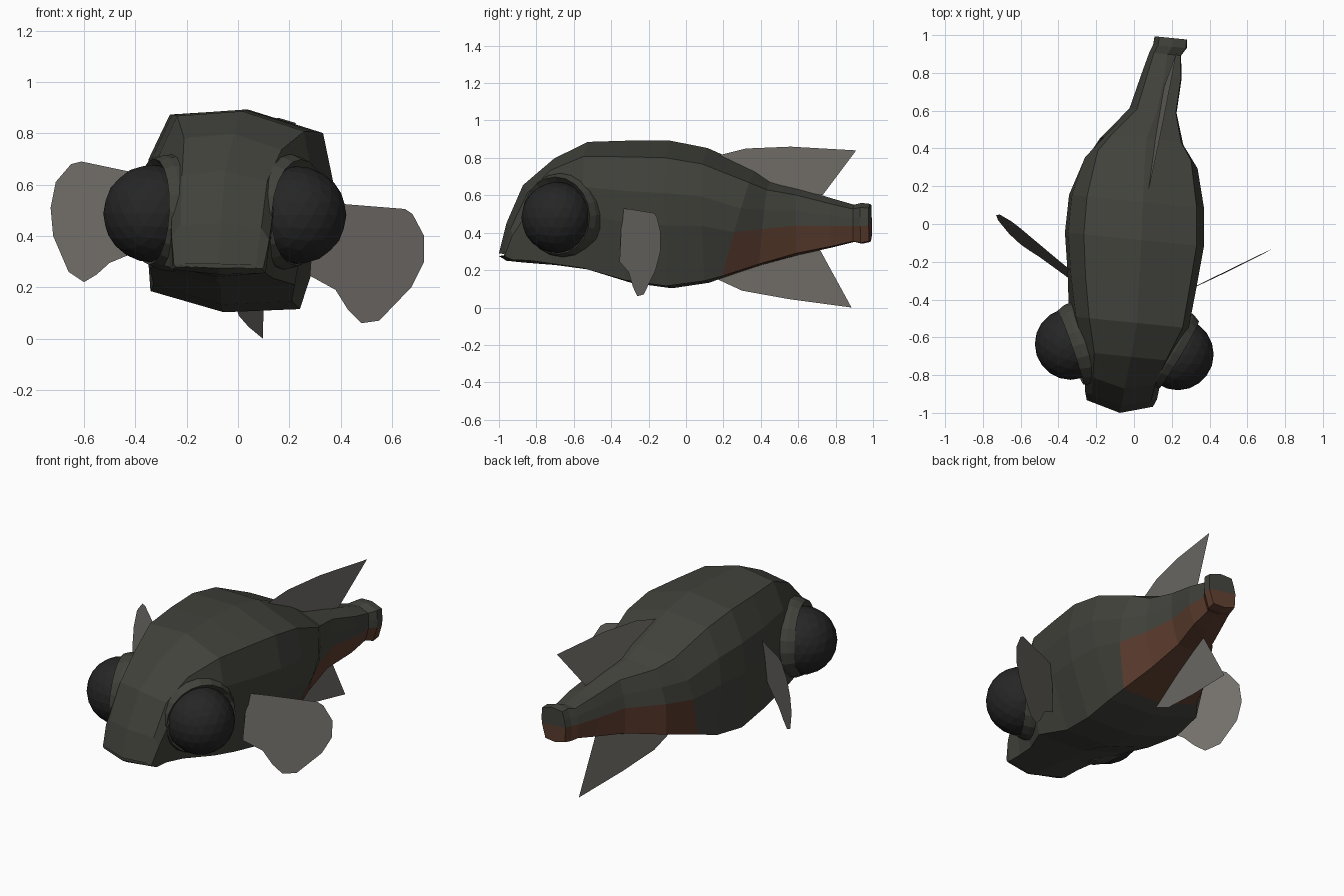
import bpy, bmesh, math
from mathutils import Vector

cube = bpy.data.objects.get("Cube")
if cube:
    bpy.data.objects.remove(cube, do_unlink=True)

ROLL = 0.12  # the fish leans slightly to its left


def material(name, rgb):
    m = bpy.data.materials.new(name)
    m.use_nodes = True
    color = (*rgb, 1)
    m.diffuse_color = color
    node = m.node_tree.nodes["Principled BSDF"]
    node.inputs["Base Color"].default_value = color
    node.inputs["Roughness"].default_value = 0.8
    return m


SKIN = material("dark olive skin", (0.054, 0.054, 0.045))
BELLY = material("rust brown", (0.108, 0.046, 0.028))
FIN = material("grey fin", (0.175, 0.164, 0.15))
EYE = material("black eye", (0.019, 0.019, 0.019))


def finish(name, bm, *mats):
    bmesh.ops.recalc_face_normals(bm, faces=bm.faces)
    mesh = bpy.data.meshes.new(name)
    bm.to_mesh(mesh)
    bm.free()
    for m in mats:
        mesh.materials.append(m)
    obj = bpy.data.objects.new(name, mesh)
    bpy.context.collection.objects.link(obj)
    return obj


# Body: ten-sided sections (y, centre x, half width, top, bottom)
stations = [
    (-0.95, -0.075, 0.175, 0.29, 0.275), (-0.91, -0.07, 0.19, 0.45, 0.25),
    (-0.82, -0.065, 0.20, 0.655, 0.24), (-0.70, -0.05, 0.23, 0.80, 0.225),
    (-0.52, -0.025, 0.30, 0.888, 0.20), (-0.30, -0.02, 0.335, 0.895, 0.13),
    (-0.08, -0.008, 0.362, 0.895, 0.10), (0.12, 0.004, 0.352, 0.855, 0.13),
    (0.29, 0.025, 0.30, 0.74, 0.16), (0.43, 0.04, 0.225, 0.685, 0.225),
    (0.60, 0.10, 0.125, 0.64, 0.28), (0.78, 0.145, 0.108, 0.585, 0.32),
    (0.90, 0.165, 0.085, 0.55, 0.35), (0.94, 0.19, 0.09, 0.56, 0.34),
    (0.985, 0.195, 0.087, 0.555, 0.35),
]


# Section outline: wide jaw in front, narrower flanks on the tail
def section(y):
    jaw = 0.95 if y < -0.4 else 0.81
    flank = 0.94 if y > 0.35 else 1
    half = [(0, 1), (0.83, 0.93), (flank, 0.7), (0.99, 0.48), (jaw, 0.06), (0, 0)]
    return half + [(-u, v) for u, v in half[-2:0:-1]]


bm = bmesh.new()
rings = []
for y, cx, w, top, bottom in stations:
    roll = ROLL * min(1, (y + 1) / 0.3)
    snout = 0.05 if y < -0.8 else 0
    lean = 0.3 if 0.2 < y < 0.35 else 0.12 if 0.35 < y < 0.5 else 0
    ring = []
    for u, v in section(y):
        dx, dz = u * w, (v - 0.5) * (top - bottom)
        x = dx * math.cos(roll) + dz * math.sin(roll)
        z = dz * math.cos(roll) - dx * math.sin(roll)
        depth = y - 0.1 * x - snout * (1 - abs(u)) + lean * dz
        ring.append(bm.verts.new((cx + x, depth, (top + bottom) / 2 + z)))
    rings.append(ring)
for i, (a, b) in enumerate(zip(rings, rings[1:])):
    n = len(a)
    for k in range(n):
        f = bm.faces.new((a[k], a[(k + 1) % n], b[(k + 1) % n], b[k]))
        # rust patch on the lower half of the tail
        if stations[i][0] > 0.2 and 3 <= k <= 6:
            f.material_index = 1
bm.faces.new(rings[0])
# tail end, split into skin above and rust below
tail = rings[-1]
bm.faces.new(tail[7:] + tail[:4])
bm.faces.new(tail[3:8]).material_index = 1
finish("body", bm, SKIN, BELLY)


# Eyes with raised sockets
def cone_ring(bm, center, axis, r_in, r_out, depth, segments=20):
    turn = axis.to_track_quat('Z', 'Y')
    loops = []
    for r, h in ((r_out + 0.006, -depth), (r_out, -0.01), (r_in, 0.03), (r_in - 0.03, 0.0)):
        loops.append([bm.verts.new(center + turn @ Vector((
            r * math.cos(math.tau * k / segments), r * math.sin(math.tau * k / segments), h)))
            for k in range(segments)])
    for a, b in zip(loops, loops[1:]):
        for k in range(segments):
            j = (k + 1) % segments
            bm.faces.new((a[k], a[j], b[j], b[k]))
    bm.faces.new(loops[0])


for side, eye, socket, axis in (
        ("left", (0.232, -0.69, 0.481), (0.212, -0.678, 0.493), (0.86, -0.51, -0.05)),
        ("right", (-0.335, -0.635, 0.487), (-0.308, -0.645, 0.493), (-0.94, -0.33, 0.05))):
    bm = bmesh.new()
    bmesh.ops.create_icosphere(bm, subdivisions=3, radius=0.19)
    bmesh.ops.translate(bm, verts=bm.verts, vec=eye)
    finish(side + "_eye", bm, EYE)
    bm = bmesh.new()
    cone_ring(bm, Vector(socket), Vector(axis).normalized(), 0.207, 0.223, 0.07)
    finish(side + "_eye_socket", bm, SKIN)


# Fins: thin flat outlines placed on slanted planes
def fin(name, outline, place):
    bm = bmesh.new()
    bm.faces.new([bm.verts.new(place(a, z)) for a, z in outline])
    finish(name, bm, FIN)


fin("dorsal_fin",
    [(0.18, 0.815), (0.32, 0.85), (0.56, 0.86), (0.91, 0.84), (0.73, 0.6), (0.45, 0.65)],
    lambda y, z: (0.085 + 0.2 * (y - 0.22) + ROLL * (z - 0.82), y, z))
fin("anal_fin",
    [(0.17, 0.15), (0.3, 0.09), (0.55, 0.045), (0.885, 0.0), (0.71, 0.32), (0.45, 0.26)],
    lambda y, z: (-0.015 + 0.18 * (y - 0.17) + ROLL * (z - 0.14), y, z))
fin("left_pectoral_fin",
    [(0.3, 0.53), (0.4, 0.525), (0.65, 0.505), (0.68, 0.485), (0.725, 0.4), (0.725, 0.3),
     (0.675, 0.2), (0.55, 0.07), (0.48, 0.06), (0.43, 0.11), (0.38, 0.19), (0.28, 0.245)],
    lambda x, z: (x, -0.335 + 0.49 * (x - 0.32) + 0.015 * (z - 0.3), z))
fin("right_pectoral_fin",
    [(-0.32, 0.635), (-0.42, 0.65), (-0.61, 0.69), (-0.65, 0.68), (-0.71, 0.61), (-0.73, 0.51),
     (-0.72, 0.4), (-0.66, 0.26), (-0.6, 0.22), (-0.55, 0.25), (-0.5, 0.295), (-0.32, 0.37)],
    lambda x, z: (x, -0.25 - 0.8 * (x + 0.36) + 0.18 * (z - 0.5), z))
